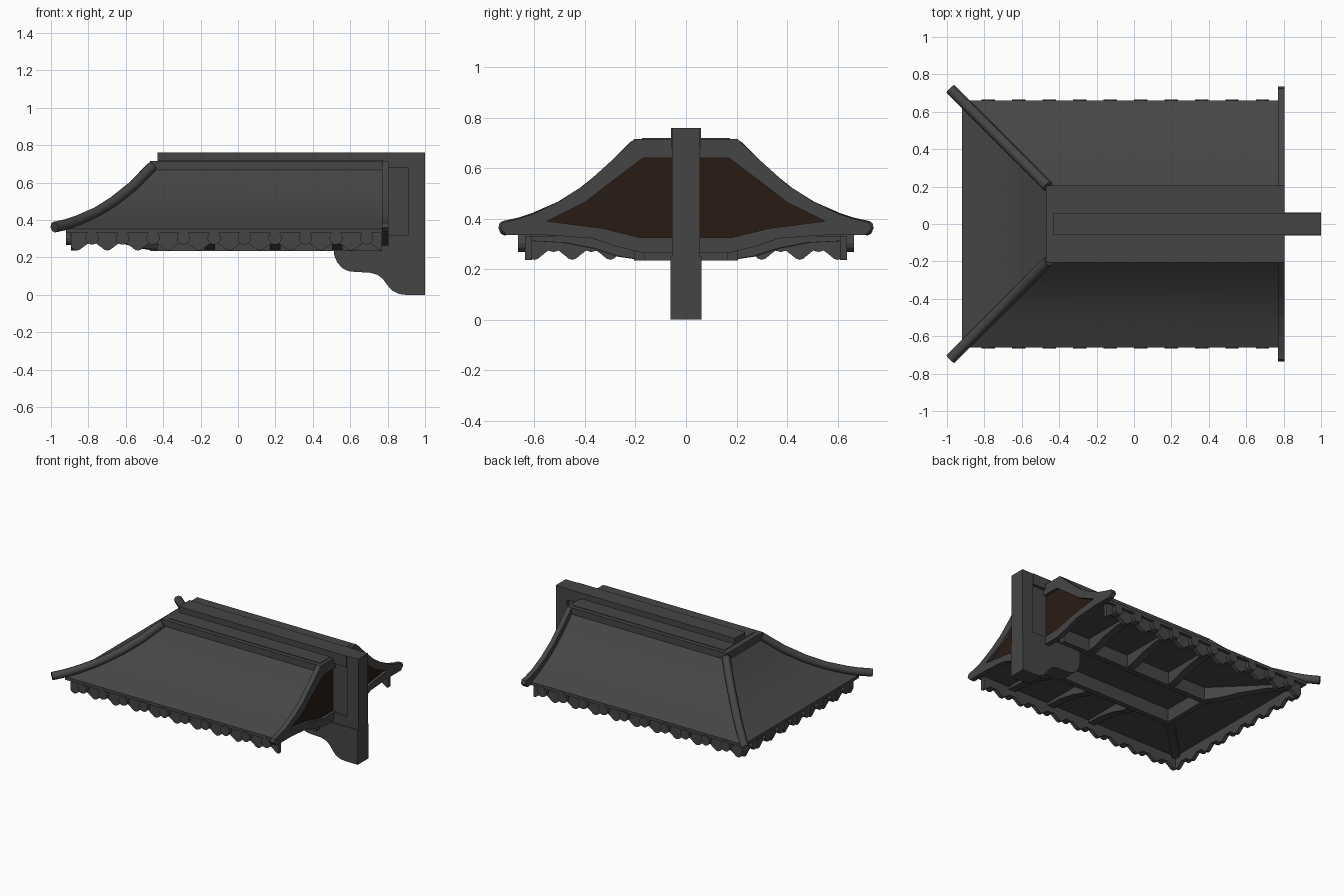
import bpy, bmesh, math

if "Cube" in bpy.data.objects:
    bpy.data.objects.remove(bpy.data.objects["Cube"])

def material(name, rgb):
    m = bpy.data.materials.new(name)
    m.diffuse_color = (*rgb, 1)
    m.use_nodes = True
    m.node_tree.nodes["Principled BSDF"].inputs["Base Color"].default_value = m.diffuse_color
    return m

GREY = material("dark_grey", (0.06, 0.06, 0.06))
BROWN = material("dark_brown", (0.022, 0.012, 0.007))

def finish(bm, name, mat=GREY, smooth=False):
    bmesh.ops.remove_doubles(bm, verts=bm.verts, dist=1e-4)
    bmesh.ops.recalc_face_normals(bm, faces=bm.faces)
    me = bpy.data.meshes.new(name)
    bm.to_mesh(me)
    bm.free()
    ob = bpy.data.objects.new(name, me)
    bpy.context.collection.objects.link(ob)
    me.materials.append(mat)
    if smooth:
        bpy.ops.object.select_all(action='DESELECT')
        ob.select_set(True)
        bpy.context.view_layer.objects.active = ob
        bpy.ops.object.shade_smooth_by_angle(angle=math.radians(30))
    return ob

def prism(bm, outline, w0, w1, place):
    """Extrude a (u, v) outline from w0 to w1; place maps (u, v, w) to xyz."""
    a = [bm.verts.new(place(u, v, w0)) for u, v in outline]
    b = [bm.verts.new(place(u, v, w1)) for u, v in outline]
    bm.faces.new(a)
    bm.faces.new(b[::-1])
    n = len(a)
    for i in range(n):
        j = (i + 1) % n
        bm.faces.new((a[i], b[i], b[j], a[j]))

def along_x(u, v, w): return (w, u, v)
def along_y(u, v, w): return (u, w, v)

def box(bm, x0, x1, y0, y1, z0, z1):
    prism(bm, [(x0, z0), (x1, z0), (x1, z1), (x0, z1)], y0, y1, along_y)

def box_object(name, *dims):
    bm = bmesh.new()
    box(bm, *dims)
    return finish(bm, name)

def mirrored(pts):
    return [(-y, z) for y, z in reversed(pts)] + list(pts)

# Curved roof: three slopes hipped at the left, closed by a flat ceiling
bm = bmesh.new()
slope = [(.19, .685), (.25, .62), (.31, .563), (.37, .513), (.43, .47),
         (.49, .434), (.55, .402), (.61, .374), (.66, .352), (.66, .33)]
rings = []
for y, z in slope:
    rings.append([bm.verts.new(p) for p in
                  ((.78, -y, z), (-.26 - y, -y, z), (-.26 - y, y, z), (.78, y, z))])
for r, s in zip(rings, rings[1:]):
    for i in range(3):
        bm.faces.new((r[i], r[i + 1], s[i + 1], s[i]))
bm.faces.new(rings[0])
bm.faces.new(rings[-1])
finish(bm, "roof", smooth=True)

# Stepped ridge
box_object("ridge_base", -.47, .78, -.205, .205, .662, .715)
box_object("ridge_slab", -.43, .78, -.175, .175, .70, .719)
box_object("ridge_cap", -.43, .91, -.06, .06, .68, .76)

# Round hip ridges, flaring past the corners
for side, sgn in (("front", -1), ("back", 1)):
    cu = bpy.data.curves.new("hip_ridge_" + side, 'CURVE')
    cu.dimensions = '3D'
    cu.bevel_depth = .029
    cu.bevel_resolution = 2
    cu.use_fill_caps = True
    path = [(.2, .685), (.3, .583), (.4, .503), (.5, .44), (.6, .396), (.66, .376), (.722, .362)]
    sp = cu.splines.new('POLY')
    sp.points.add(len(path) - 1)
    for p, (y, z) in zip(sp.points, path):
        p.co = (-.26 - y, sgn * y, z, 1)
    sp.use_smooth = True
    cu.materials.append(GREY)
    bpy.context.collection.objects.link(bpy.data.objects.new("hip_ridge_" + side, cu))

# Gable frame: curved upper boards and sagging tie board around a brown panel
bm = bmesh.new()
top = [(.205, .715), (.3, .625), (.4, .535), (.5, .47), (.6, .42), (.68, .395), (.725, .385), (.735, .36)]
inner_top = [(.17, .64), (.29, .55), (.4, .465), (.55, .39), (.71, .335)]
prism(bm, mirrored(top) + mirrored(inner_top)[::-1], .77, .805, along_x)
tie_top = [(.18, .325), (.33, .362), (.55, .39), (.71, .335)]
tie_bottom = [(.17, .265), (.27, .288), (.37, .322), (.55, .335)]
prism(bm, mirrored(tie_top) + mirrored(tie_bottom)[::-1], .77, .805, along_x)
finish(bm, "gable_frame")

bm = bmesh.new()
prism(bm, mirrored([(.18, .65), (.3, .56), (.41, .475), (.57, .385)]) +
      mirrored([(.19, .315), (.33, .35)])[::-1], .775, .785, along_x)
finish(bm, "gable_panel", BROWN)

# Eave tiles: round end discs with drooping scalloped tiles between them
def eave(name, first, step, count, lo, hi, place):
    bm = bmesh.new()
    for i in range(count):
        c = first + step * i
        ring = [(c + .036 * math.cos(k * math.pi / 6), .304 + .036 * math.sin(k * math.pi / 6))
                for k in range(12)]
        prism(bm, ring, -.05, .005, place)
    lip = [(-1, .332), (-1, .295), (-.75, .275), (-.45, .258), (-.2, .242), (0, .237),
           (.2, .242), (.45, .258), (.75, .275), (1, .295), (1, .332)]
    for i in range(count + 1):
        c = first + step * (i - .5)
        prism(bm, [(min(hi, max(lo, c + u * step / 2)), z) for u, z in lip],
              -.05, -.022, place)
    finish(bm, name)

eave("front_eave_tiles", -.78, .163, 10, -.893, .77, lambda u, v, w: (u, -.66 - w, v))
eave("back_eave_tiles", -.78, .163, 10, -.893, .77, lambda u, v, w: (u, .66 + w, v))
eave("end_eave_tiles", -.525, .15, 8, -.638, .638, lambda u, v, w: (-.915 - w, u, v))

# Inner beam frame under the ceiling
bm = bmesh.new()
for s in (-1, 1):
    y = sorted((s * .165, s * .205))
    box(bm, -.47, .77, y[0], y[1], .235, .331)
box(bm, -.47, -.43, -.165, .165, .235, .331)
finish(bm, "ceiling_beams")

# Tapered rafters reaching from the beams to the eaves
def rafter(name, x, y, angle, length):
    bm = bmesh.new()
    prof = [(0, .331), (0, .24), (.07, .25), (.17, .282), (.29, .305), (.43, .312), (.43, .331)]
    prism(bm, [(u * length, v) for u, v in prof], -.028, .028, along_x)
    ob = finish(bm, name)
    ob.location = (x, y, 0)
    ob.rotation_euler[2] = math.radians(angle)

for i, x in enumerate((-.15, .2, .53)):
    rafter(f"rafter_back_{i}", x, .19, 0, 1)
    rafter(f"rafter_front_{i}", x, -.19, 180, 1)
rafter("hip_rafter_back", -.45, .185, 45, 1.4)
rafter("hip_rafter_front", -.45, -.185, 135, 1.4)

# Carved bracket foot
bm = bmesh.new()
foot = [(.51, .25), (.515, .21), (.53, .175), (.555, .145), (.59, .127), (.63, .122), (.70, .12),
        (.745, .108), (.775, .085), (.80, .05), (.825, .022), (.86, .005), (.90, 0), (1, 0), (1, .25)]
prism(bm, foot, -.062, .062, along_y)
finish(bm, "bracket_foot", smooth=True)

# Wall post, rails and recessed panel
box_object("wall_post", .91, 1, -.056, .056, .24, .76)
box_object("lower_rail", .51, .915, -.056, .056, .24, .32)
box_object("recessed_panel", .785, .915, -.04, .04, .31, .69)
